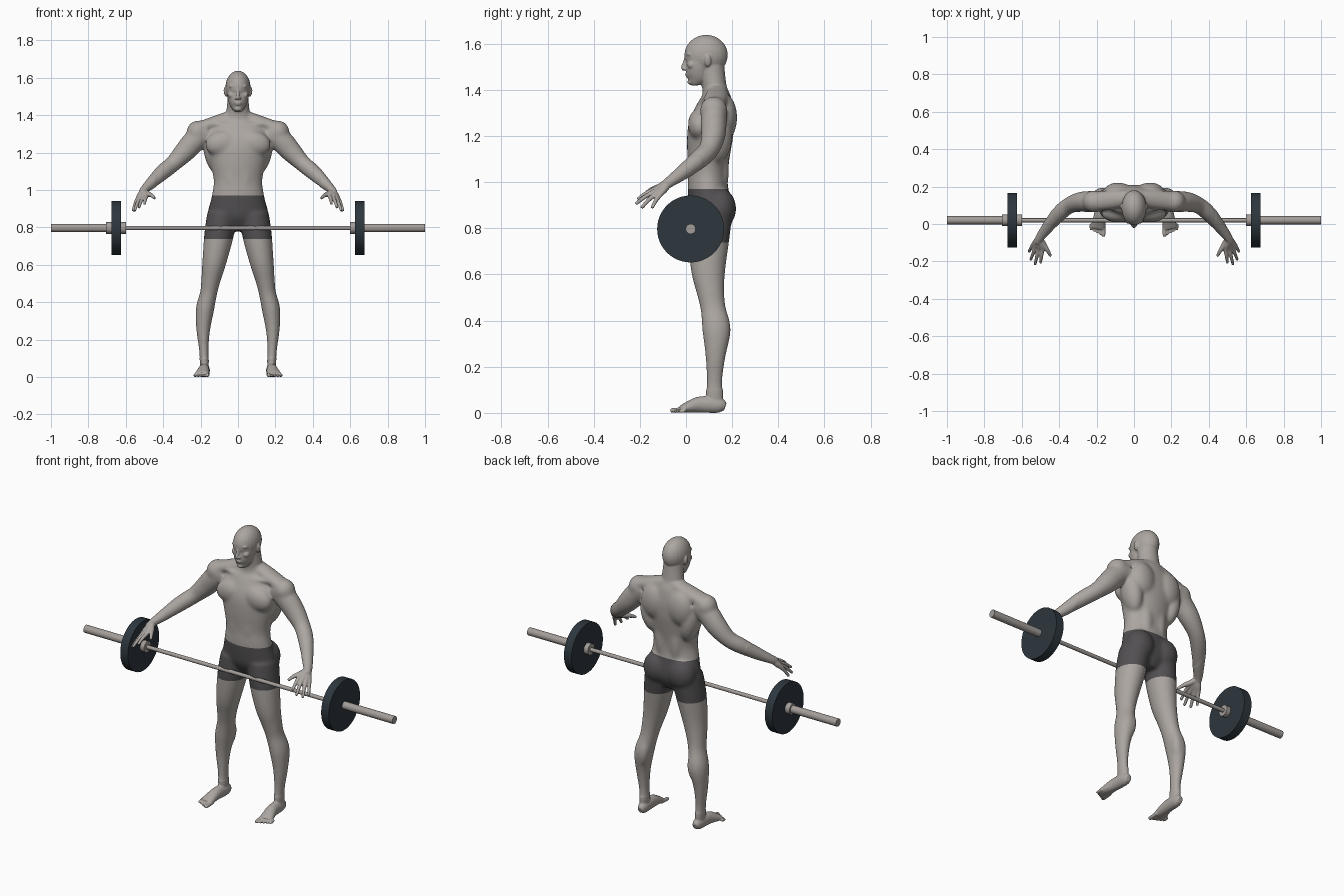
import bpy, bmesh, math
from mathutils import Vector, Matrix

cube = bpy.data.objects.get("Cube")
if cube:
    bpy.data.objects.remove(cube, do_unlink=True)

FRONT_BACK = Vector((0, 1, 0))
UP = Vector((0, 0, 1))


def material(name, colour):
    mat = bpy.data.materials.new(name)
    mat.use_nodes = True
    mat.diffuse_color = (*colour, 1)
    shader = next(n for n in mat.node_tree.nodes if n.type == 'BSDF_PRINCIPLED')
    shader.inputs["Base Color"].default_value = (*colour, 1)
    shader.inputs["Roughness"].default_value = 0.7
    return mat


skin = material("warm grey skin", (0.41, 0.38, 0.355))
cloth = material("charcoal cloth", (0.085, 0.08, 0.084))
rubber = material("dark blue rubber", (0.026, 0.038, 0.048))
steel = material("grey steel", (0.37, 0.34, 0.32))

body = bmesh.new()


def smooth_path(stations, steps=4):
    """Catmull-Rom interpolation through position and radii together."""
    rows = [Vector(s) for s in stations]
    rows = [rows[0]] + rows + [rows[-1]]
    result = []
    for a, b, c, d in zip(rows, rows[1:], rows[2:], rows[3:]):
        for i in range(steps):
            t = i / steps
            result.append(b + (c - a) * (t / 2)
                          + (a * 2 - b * 5 + c * 4 - d) * (t * t / 2)
                          + (b * 3 - a - c * 3 + d) * (t ** 3 / 2))
    return result + [rows[-1]]


def loft(stations, reference=FRONT_BACK, sides=24):
    """Closed tube through stations of (x, y, z, side radius, depth radius)."""
    rows = smooth_path(stations)
    centres = [Vector(r[:3]) for r in rows]
    rings = []
    for i, row in enumerate(rows):
        along = centres[min(i + 1, len(rows) - 1)] - centres[max(i - 1, 0)]
        side = reference.cross(along).normalized()
        depth = along.cross(side).normalized()
        ring = []
        for k in range(sides):
            angle = math.tau * k / sides
            ring.append(body.verts.new(centres[i] + side * row[3] * math.cos(angle)
                                       + depth * row[4] * math.sin(angle)))
        rings.append(ring)
    for low, high in zip(rings, rings[1:]):
        for k in range(sides):
            n = (k + 1) % sides
            body.faces.new((low[k], low[n], high[n], high[k]))
    body.faces.new(reversed(rings[0]))
    body.faces.new(rings[-1])


def round_limb(points, radii, reference=FRONT_BACK):
    loft([(*p, r, r) for p, r in zip(points, radii)], reference, sides=12)


def muscle(centre, radii, tilt=0):
    matrix = (Matrix.Translation(centre) @ Matrix.Rotation(math.radians(tilt), 4, 'Y')
              @ Matrix.Diagonal((*radii, 1)))
    bmesh.ops.create_uvsphere(body, u_segments=24, v_segments=16, radius=1, matrix=matrix)


# Torso and neck
loft([(0, y, z, w, d) for y, z, w, d in (
    (.11, .78, .06, .05), (.11, .86, .155, .09), (.095, .97, .14, .088),
    (.095, 1.05, .13, .086), (.1, 1.15, .15, .096), (.108, 1.23, .168, .1),
    (.122, 1.3, .172, .088), (.13, 1.36, .12, .068), (.125, 1.4, .07, .054),
    (.118, 1.45, .059, .053), (.11, 1.51, .055, .055))], sides=32)

# Torso muscles: chest, lats, shoulder blades, abdomen, lower back, glutes
muscle((.085, .058, 1.25), (.092, .05, .068), 12)
muscle((.13, .135, 1.2), (.052, .066, .12), 12)
muscle((.085, .17, 1.28), (.078, .052, .1))
muscle((.036, .042, 1.07), (.042, .032, .12))
muscle((.042, .153, 1.07), (.04, .034, .14))
muscle((.08, .146, .885), (.08, .072, .09))

# Trapezius, collarbone and shoulder cap
loft([(0, .14, 1.4, .04, .04), (.1, .132, 1.37, .035, .05), (.21, .12, 1.33, .035, .05)])
round_limb([(.02, .065, 1.345), (.1, .075, 1.352), (.18, .1, 1.35)], (.01, .011, .012))
muscle((.215, .12, 1.31), (.06, .06, .062))

# Cranium and face
muscle((0, .087, 1.55), (.067, .094, .088))
loft([(0, y, z, w, d) for y, z, w, d in (
    (.058, 1.59, .052, .055), (.058, 1.545, .058, .056), (.056, 1.5, .057, .057),
    (.055, 1.46, .047, .053), (.052, 1.435, .034, .041), (.054, 1.42, .02, .028))])
muscle((.023, .016, 1.556), (.026, .016, .009), 4)
muscle((.025, .015, 1.536), (.012, .01, .008))
muscle((.036, .026, 1.508), (.018, .02, .018))
muscle((.01, -.005, 1.491), (.008, .01, .007))
muscle((0, .006, 1.468), (.02, .01, .005))
muscle((0, .008, 1.458), (.017, .01, .005))
muscle((0, .02, 1.434), (.02, .014, .012))
loft([(0, .006, 1.552, .008, .01), (0, -.003, 1.52, .008, .01),
      (0, -.012, 1.497, .01, .01), (0, -.006, 1.486, .009, .007)])

# Ear
muscle((.067, .095, 1.525), (.009, .014, .026), 8)

# Arm
loft([(.16, .125, 1.315, .05, .055), (.225, .12, 1.27, .062, .057),
      (.285, .118, 1.205, .057, .054), (.345, .1, 1.143, .045, .045),
      (.397, .058, 1.1, .043, .043), (.455, -.01, 1.045, .033, .033),
      (.505, -.075, .998, .021, .024), (.512, -.1, .98, .02, .02)])

# Fingers with the palm behind them: knuckle and tip for each
wrist = Vector((.505, -.075, .996))
for knuckle, tip in (((.49, -.137, .968), (.5, -.21, .925)),
                     ((.51, -.137, .958), (.53, -.218, .905)),
                     ((.528, -.128, .95), (.553, -.193, .888)),
                     ((.54, -.112, .946), (.562, -.148, .887))):
    k, t = Vector(knuckle), Vector(tip)
    bend = k.lerp(t, .5) + UP * .005
    round_limb([wrist, wrist.lerp(k, .5), k, bend, t], (.016, .017, .012, .0095, .0075))
round_limb([wrist, (.482, -.11, .98), (.46, -.145, .97), (.445, -.172, .955)],
           (.016, .015, .011, .008))

# Leg
loft([(.085, .11, .87, .08, .092), (.102, .1, .76, .079, .089),
      (.126, .096, .62, .065, .075), (.145, .107, .52, .052, .06),
      (.157, .118, .45, .046, .055), (.177, .132, .36, .049, .062),
      (.186, .128, .25, .037, .045), (.183, .124, .15, .026, .035),
      (.18, .124, .08, .024, .037), (.18, .125, .03, .021, .032)])
muscle((.154, .082, .475), (.028, .022, .036))
muscle((.145, .07, .63), (.036, .036, .12), -8)
muscle((.158, .155, .36), (.03, .038, .08), -8)

# Foot and toes
loft([(.178, .17, .026, .016, .018), (.178, .14, .034, .027, .034),
      (.182, .06, .036, .03, .035), (.19, .0, .022, .037, .022),
      (.194, -.025, .015, .036, .014)], UP)
for i in range(5):
    x, tip = .163 + .0168 * i, -.068 + .009 * i
    r = .011 if i == 0 else .008
    round_limb([(x, .0, .015), (x, tip + .02, r), (x, tip, r)], (r, r, r * .8), UP)

# Fuse the mirrored parts into one continuous skin
mesh = bpy.data.meshes.new("body")
body.to_mesh(mesh)
body.free()
figure = bpy.data.objects.new("body", mesh)
bpy.context.collection.objects.link(figure)
mirror = figure.modifiers.new("mirror", 'MIRROR')
mirror.use_mirror_merge = False
fuse = figure.modifiers.new("fuse", 'REMESH')
fuse.mode = 'VOXEL'
fuse.voxel_size = .004
relax = figure.modifiers.new("relax", 'SMOOTH')
relax.factor = .5
relax.iterations = 4
graph = bpy.context.evaluated_depsgraph_get()
fused = bpy.data.meshes.new_from_object(figure.evaluated_get(graph))
figure.modifiers.clear()
figure.data = fused
fused.materials.clear()
fused.materials.append(skin)
fused.materials.append(cloth)

# Blend the muscles of torso, arms and legs; head, hands and feet stay crisp
bm = bmesh.new()
bm.from_mesh(fused)
soft = [v for v in bm.verts if .1 < v.co.z < 1.42 and abs(v.co.x) < .44]
for _ in range(40):
    bmesh.ops.smooth_vert(bm, verts=soft, factor=.5,
                          use_axis_x=True, use_axis_y=True, use_axis_z=True)

# Shorts: cut the skin at hem and waist, colour the band between
HEM, WAIST = .738, .97
for level in (HEM, WAIST):
    bmesh.ops.bisect_plane(bm, geom=bm.verts[:] + bm.edges[:] + bm.faces[:],
                           plane_co=(0, 0, level), plane_no=UP)
for v in bm.verts:
    v.co.z = max(v.co.z, 0)
for f in bm.faces:
    c = f.calc_center_median()
    f.material_index = int(HEM < c.z < WAIST and abs(c.x) < .3)
    f.smooth = True
bm.to_mesh(fused)
bm.free()


# Barbell
def rod(name, start, end, radius, mat, sides=32):
    bpy.ops.mesh.primitive_cylinder_add(
        vertices=sides, radius=radius, depth=abs(end - start),
        location=((start + end) / 2, .02, .797), rotation=(0, math.pi / 2, 0))
    part = bpy.context.object
    part.name = name
    part.data.materials.append(mat)
    bpy.ops.object.shade_smooth_by_angle()


rod("bar", -.61, .61, .011, steel, 16)
for label, s in (("left", 1), ("right", -1)):
    rod(label + "_sleeve", s * .6, s, .022, steel, 24)
    rod(label + "_inner_collar", s * .6, s * .627, .032, steel, 24)
    rod(label + "_weight_plate", s * .626, s * .675, .145, rubber, 48)
rod("right_outer_collar", -.705, -.675, .031, steel, 24)
